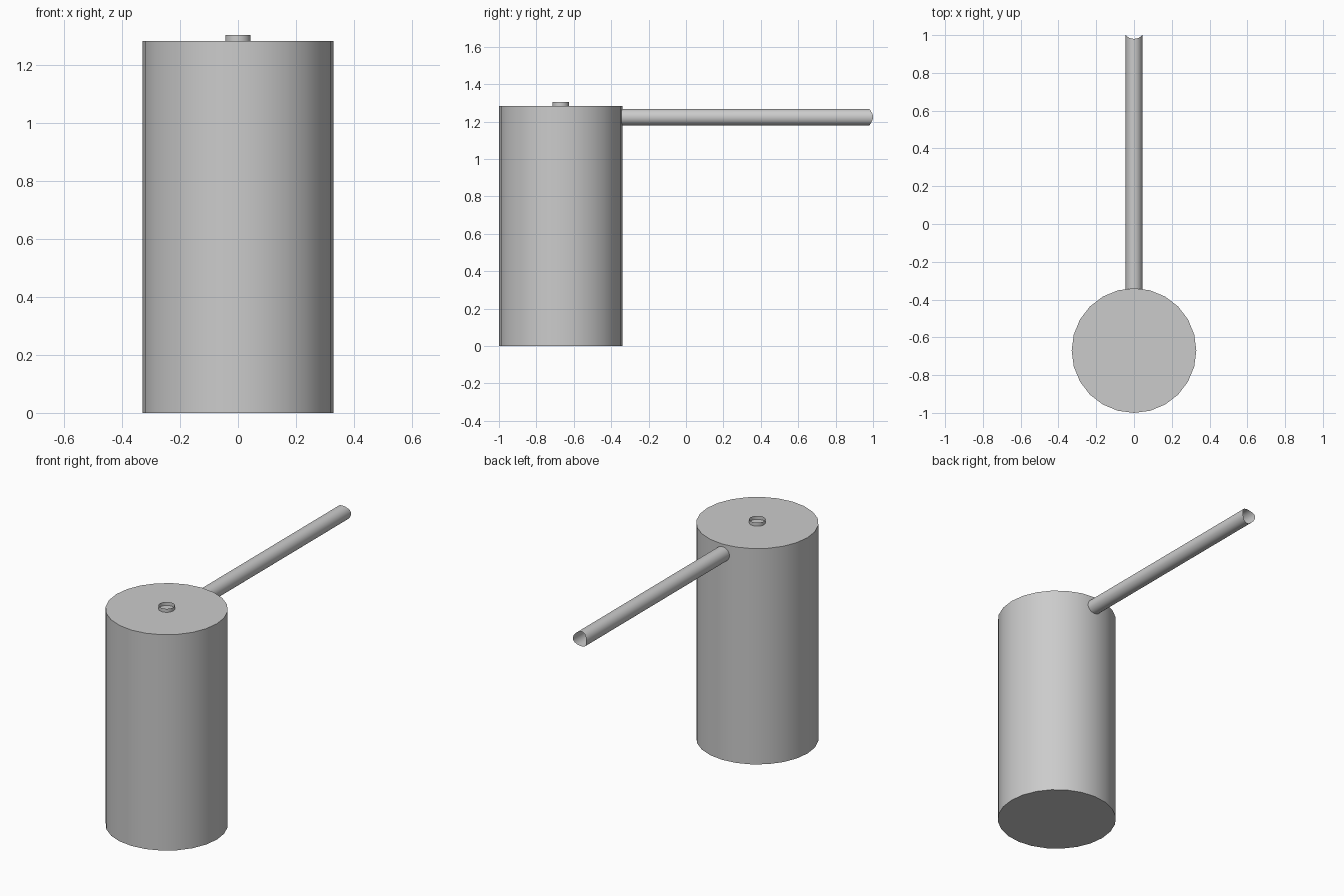
import bpy, math

if "Cube" in bpy.data.objects:
    bpy.data.objects.remove(bpy.data.objects["Cube"])

BODY_Y = -0.67


def finish(name, verts, faces):
    mesh = bpy.data.meshes.new(name)
    mesh.from_pydata(verts, [], faces)
    obj = bpy.data.objects.new(name, mesh)
    bpy.context.collection.objects.link(obj)
    bpy.ops.object.select_all(action='DESELECT')
    obj.select_set(True)
    bpy.context.view_layer.objects.active = obj
    bpy.ops.object.shade_smooth_by_angle(angle=math.radians(35))
    return obj


def tube(name, n, start, end, caps=False):
    """Skin two rings; start and end map an angle to a point."""
    angles = [2 * math.pi * i / n for i in range(n)]
    verts = [start(a) for a in angles] + [end(a) for a in angles]
    faces = [(i, (i + 1) % n, n + (i + 1) % n, n + i) for i in range(n)]
    if caps:
        faces += [tuple(reversed(range(n))), tuple(range(n, 2 * n))]
    return finish(name, verts, faces)


def upright_ring(r, z):
    return lambda a: (r * math.cos(a), BODY_Y + r * math.sin(a), z)


# Main closed drum
tube("body", 24, upright_ring(0.33, 0), upright_ring(0.33, 1.283), caps=True)

# Thin open tube running up the axis, leaving a short collar on top
tube("axle_tube", 24, upright_ring(0.044, 0), upright_ring(0.044, 1.304))

# Horizontal open pipe whose far end is coped to fit a round upright
PIPE_R, PIPE_Z, COPE_R = 0.044, 1.223, 0.059
rim = math.sqrt(COPE_R ** 2 - PIPE_R ** 2)


def pipe_ring(y_of_x):
    def point(a):
        x = -PIPE_R * math.cos(a)
        return (x, y_of_x(x), PIPE_Z + PIPE_R * math.sin(a))
    return point


tube("side_pipe", 32,
     pipe_ring(lambda x: -0.37),
     pipe_ring(lambda x: 1.0 + rim - math.sqrt(COPE_R ** 2 - x * x)))
